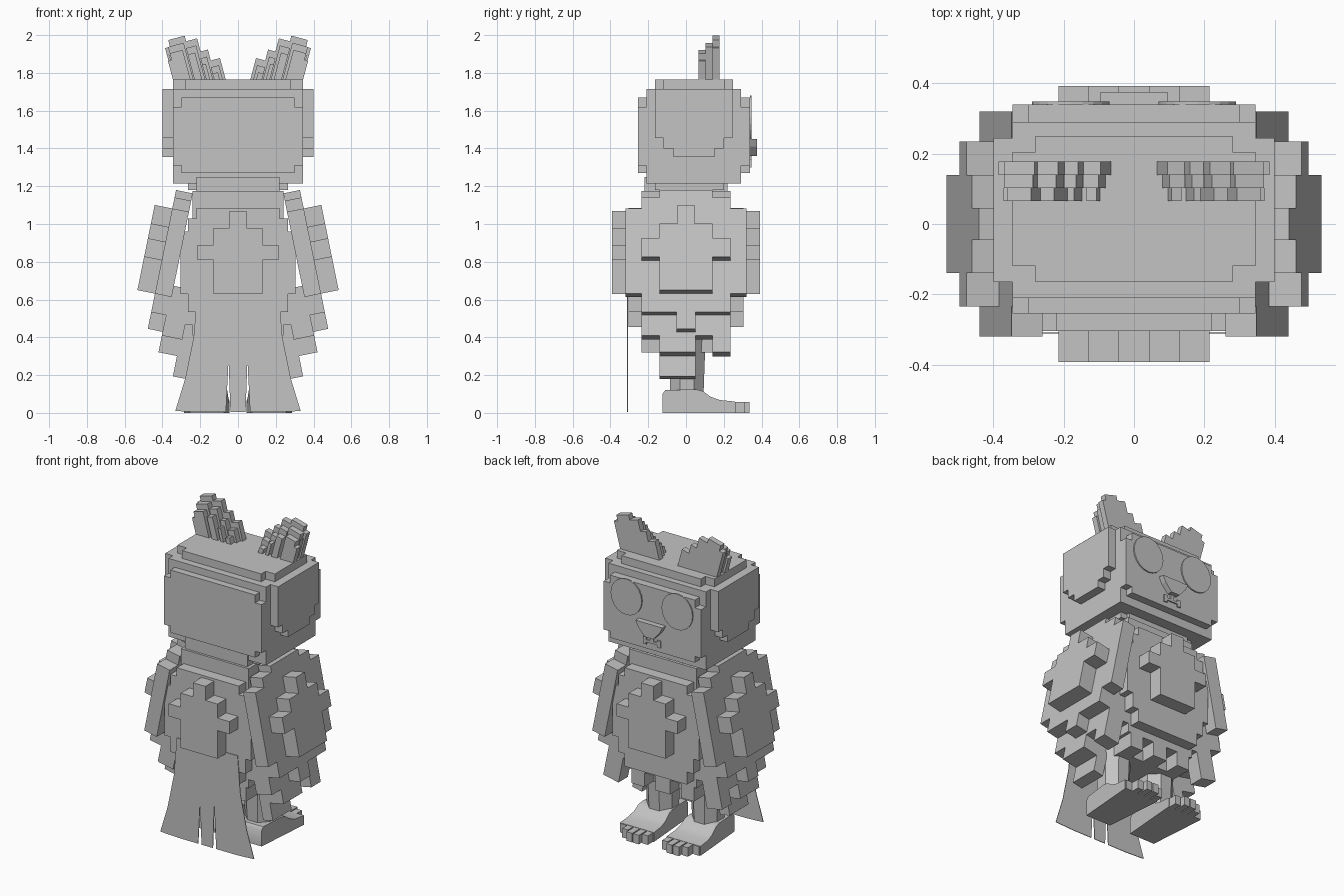
import bpy, bmesh, math
from mathutils import Matrix, Vector

cube = bpy.data.objects.get("Cube")
if cube:
    bpy.data.objects.remove(cube, do_unlink=True)

grey = bpy.data.materials.new("plain grey")
grey.use_nodes = True
colour = (0.55, 0.55, 0.55, 1)
grey.diffuse_color = colour
grey.node_tree.nodes["Principled BSDF"].inputs["Base Color"].default_value = colour


def finish(name, bm):
    bmesh.ops.recalc_face_normals(bm, faces=bm.faces[:])
    mesh = bpy.data.meshes.new(name)
    bm.to_mesh(mesh)
    bm.free()
    mesh.materials.append(grey)
    ob = bpy.data.objects.new(name, mesh)
    bpy.context.collection.objects.link(ob)
    return ob


def blocks(name, boxes, place=None):
    """Join boxes given as x0, x1, y0, y1, z0, z1; place maps local to world."""
    bm = bmesh.new()
    for x0, x1, y0, y1, z0, z1 in boxes:
        m = Matrix.Translation(((x0 + x1) / 2, (y0 + y1) / 2, (z0 + z1) / 2))
        m = m @ Matrix.Diagonal((x1 - x0, y1 - y0, z1 - z0, 1))
        bmesh.ops.create_cube(bm, size=1, matrix=m)
    if place:
        for v in bm.verts:
            v.co = place(v.co)
    return finish(name, bm)


def prism(name, outline, depth, place):
    """Extrude a 2D outline; place maps (u, v, depth) to world."""
    bm = bmesh.new()
    face = bm.faces.new([bm.verts.new((u, v, 0)) for u, v in outline])
    ext = bmesh.ops.extrude_face_region(bm, geom=[face])
    for v in ext["geom"]:
        if isinstance(v, bmesh.types.BMVert):
            v.co.z = depth
    for v in bm.verts:
        v.co = place(v.co)
    return finish(name, bm)


def sym(w, y0, y1, z0, z1):
    return (-w, w, y0, y1, z0, z1)


# Head: stacked rounded-off blocks
blocks("head", [
    sym(.345, -.255, .34, 1.31, 1.62), sym(.30, -.255, .34, 1.27, 1.67),
    sym(.345, -.21, .29, 1.215, 1.715),
    sym(.345, -.12, .205, 1.7, 1.765), sym(.28, -.165, .25, 1.7, 1.765),
])
blocks("neck", [sym(.22, -.22, .22, 1.1, 1.25), sym(.265, -.165, .2, 1.18, 1.25)])

# Body: core, front and back panels with stepped lower edges
body = [sym(.24, -.235, .235, .41, 1.175), sym(.305, -.235, .235, .465, .95),
        sym(.22, -.14, .14, .32, .5)]
for s in (-1, 1):
    y0, y1 = sorted((s * .2, s * .305))
    body += [sym(.305, y0, y1, .63, .96), sym(.265, y0, y1, .535, 1.03),
             sym(.22, y0, y1, .455, 1.085)]
    t0, t1 = sorted((s * .14, s * .235))
    body += [sym(.05, t0, t1, .32, .5),
             (-.22, -.13, t0, t1, .32, .5), (.13, .22, t0, t1, .32, .5)]
blocks("body", body)

# Raised cross patch on chest and back
for s, name in ((-1, "front_patch"), (1, "back_patch")):
    y0, y1 = sorted((s * .3, s * .393))
    blocks(name, [sym(.045, y0, y1, .7, 1.07), sym(.13, y0, y1, .63, .98),
                  sym(.215, y0, y1, .81, .89)])

lean = math.radians(11.5)
ear_lean = math.radians(15)
for side, tag in ((1, "left"), (-1, "right")):
    # Side plate of the head
    blocks(tag + "_head_plate", [
        (.3, .40, -.165, .245, 1.455, 1.715), (.3, .40, -.12, .2, 1.4, 1.5),
        (.3, .40, -.065, .15, 1.355, 1.45)],
        lambda c, k=side: Vector((k * c.x, c.y, c.z)))

    # Leaning wing: local x is outward, z runs down its length
    def wing_place(c, k=side):
        return Vector((k * (.328 + c.x * math.cos(lean) + c.z * math.sin(lean)),
                       c.y, 1.18 + c.x * math.sin(lean) - c.z * math.cos(lean)))
    blocks(tag + "_wing", [
        (-.09, 0, -.32, .32, .1, .56), (-.09, 0, -.235, .235, .04, .66),
        (-.09, 0, -.14, .14, 0, .66), (-.09, 0, -.05, .05, 0, .75),
        # lower feather layers
        (-.19, -.08, -.235, .235, .5, .77), (-.19, -.08, -.14, .05, .5, .86),
        (-.19, -.08, .14, .235, .5, .86), (-.25, -.18, -.14, .05, .55, .97),
        # outer patch
        (-.01, .095, -.045, .045, .1, .5), (-.01, .095, -.14, .14, .2, .56),
        (-.01, .095, -.235, .235, .28, .38)], wing_place)

    # Ear: three stepped layers, leaning outwards
    def ear_place(c, k=side):
        ca, sa = math.cos(ear_lean), math.sin(ear_lean)
        return Vector((k * (.21 + c.x * ca + c.z * sa), c.y, 1.765 - c.x * sa + c.z * ca))
    steps = [(-.14, -.09, .08), (-.09, -.05, .14), (-.05, .01, .212),
             (.01, .1, .243), (.1, .127, .206)]
    ear = []
    for i in range(3):
        y = .14 - i * .0375
        for a0, a1, top in steps:
            ear.append((a0 + i * .015, a1 - (i * .01 if a1 > .12 else -.01 * (i > 0)),
                        y, y + .0375, -.07, top - i * .035))
    blocks(tag + "_ear", ear, ear_place)

    # Round eye plate
    eye = [(.18 + .11 * math.cos(i * math.tau / 20), 1.565 + .115 * math.sin(i * math.tau / 20))
           for i in range(20)]
    prism(tag + "_eye", eye, .009,
          lambda c, k=side: Vector((k * c.x, .339 + c.z, c.y)))

    # Leg: eight-sided column
    bm = bmesh.new()
    bmesh.ops.create_cone(bm, cap_ends=True, segments=8, radius1=.095, radius2=.11, depth=.38,
                          matrix=Matrix.Translation((side * .16, .005, .29))
                          @ Matrix.Rotation(math.pi / 8, 4, 'Z'))
    finish(tag + "_leg", bm)

    # Foot: side profile widened towards the toes
    profile = [(-.125, 0), (.26, 0), (.26, .06), (.18, .068), (.13, .085),
               (.09, .115), (.05, .125), (-.11, .12), (-.125, .1)]

    def foot_place(c, k=side):
        width = .18 + .06 * min(1, max(0, (c.x + .1) / .3))
        return Vector((k * .165 + (c.z - .5) * width, c.x, c.y))
    foot = prism(tag + "_foot", profile, 1, foot_place)
    bpy.ops.object.select_all(action='DESELECT')
    foot.select_set(True)
    bpy.context.view_layer.objects.active = foot
    bpy.ops.object.shade_smooth_by_angle(angle=math.radians(40))

    # Toes: five blocks in a shallow arc
    toes = []
    for i in range(5):
        x = side * (.165 + (i - 2) * .047)
        tip = .34 - .012 * (i - 1.5) ** 2
        toes.append((x - .02, x + .02, .24, tip, 0, .058))
    blocks(tag + "_toes", toes)

# Beak: wedge narrowing downwards
prism("beak", [(-.095, 1.45), (.095, 1.45), (.075, 1.41), (.03, 1.36), (-.03, 1.36), (-.075, 1.41)],
      .045, lambda c: Vector((c.x, .33 + c.z, c.y)))

# Mouth: small zigzag plate
blocks("mouth", [sym(.05, .339, .348, 1.315, 1.33), sym(.012, .339, .348, 1.315, 1.36)]
       + [(s * .05 - .012, s * .05 + .012, .339, .348, 1.3, 1.345) for s in (-1, 1)])

# Tail: thin flared sheet with two slits
half = [(.05, .28), (.064, .004), (.2, .004), (.332, .01), (.28, .18),
        (.235, .4), (.215, .64)]
outline = [(.04, .004)] + half + [(-x, z) for x, z in reversed(half)] + [(-.04, .004)]
prism("tail", outline, .004, lambda c: Vector((c.x, -.312 + c.z, max(0, c.y))))
